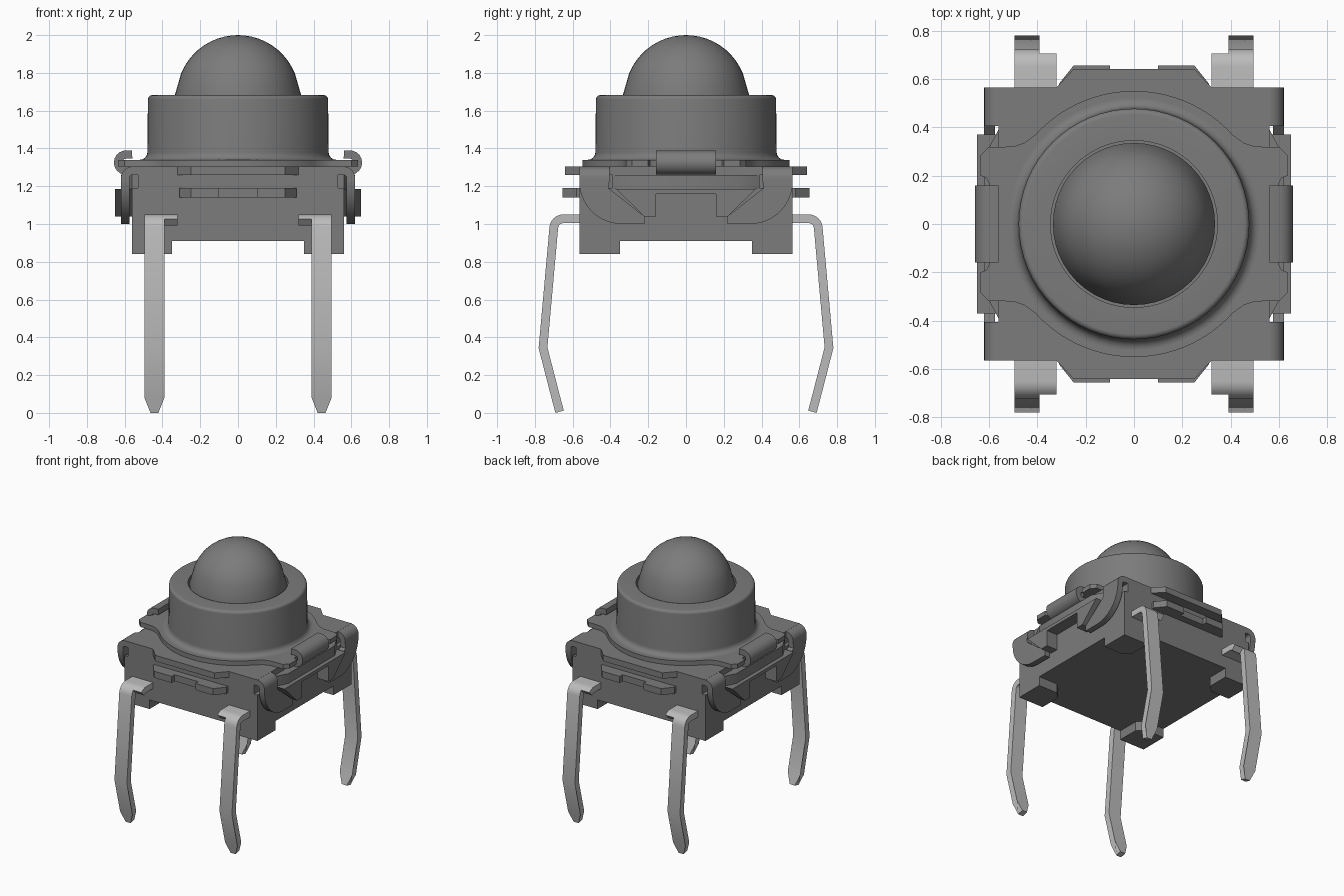
import bpy, bmesh
from math import sin, cos, radians, pi
from mathutils import Vector

if "Cube" in bpy.data.objects:
    bpy.data.objects.remove(bpy.data.objects["Cube"])

dark = bpy.data.materials.new("dark_grey")
dark.diffuse_color = (0.2, 0.2, 0.2, 1)
dark.use_nodes = True
dark.node_tree.nodes["Principled BSDF"].inputs["Base Color"].default_value = dark.diffuse_color
light = bpy.data.materials.new("light_grey")
light.diffuse_color = (0.5, 0.5, 0.5, 1)
light.use_nodes = True
light.node_tree.nodes["Principled BSDF"].inputs["Base Color"].default_value = light.diffuse_color


def finish(name, bm, mat=dark):
    bmesh.ops.recalc_face_normals(bm, faces=bm.faces)
    me = bpy.data.meshes.new(name)
    bm.to_mesh(me)
    bm.free()
    me.materials.append(mat)
    ob = bpy.data.objects.new(name, me)
    bpy.context.collection.objects.link(ob)
    bpy.ops.object.select_all(action='DESELECT')
    ob.select_set(True)
    bpy.context.view_layer.objects.active = ob
    bpy.ops.object.shade_smooth_by_angle(angle=radians(35))
    return ob


def prism(bm, pts, axis, lo, hi):
    """Extrude a 2D outline along an axis between lo and hi."""
    place = {'x': lambda u, v, w: (w, u, v),
             'y': lambda u, v, w: (u, w, v),
             'z': lambda u, v, w: (u, v, w)}[axis]
    a, b = [[bm.verts.new(place(u, v, w)) for u, v in pts] for w in (lo, hi)]
    bm.faces.new(a)
    bm.faces.new(b[::-1])
    n = len(pts)
    for i in range(n):
        j = (i + 1) % n
        bm.faces.new((a[i], a[j], b[j], b[i]))


def solid(name, *parts, mat=dark):
    bm = bmesh.new()
    for p in parts:
        prism(bm, *p)
    return finish(name, bm, mat)


def rect(u0, u1, v0, v1):
    return [(u0, v0), (u1, v0), (u1, v1), (u0, v1)]


def sym(half):
    """Mirror half an outline (right side, bottom to top) over the first axis."""
    return half + [(-u, v) for u, v in reversed(half)]


def arc(cu, cv, ru, a0, a1, n=6, rv=None):
    rv = rv or ru
    angles = [radians(a0 + (a1 - a0) * i / n) for i in range(n + 1)]
    return [(cu + ru * cos(a), cv + rv * sin(a)) for a in angles]


def ribbon(path, t):
    """Outline of a bent sheet of thickness t around a centre line."""
    P = [Vector(p) for p in path]
    left, right = [], []
    for i, p in enumerate(P):
        d0 = (P[i] - P[i - 1]).normalized() if i else (P[1] - P[0]).normalized()
        d1 = (P[i + 1] - P[i]).normalized() if i < len(P) - 1 else d0
        m = (d0 + d1).normalized()
        off = Vector((-m.y, m.x)) * (t / 2 / m.dot(d1))
        left.append(tuple(p + off))
        right.append(tuple(p - off))
    return left + right[::-1]


def flip(pts, su, sv=1):
    return [(u * su, v * sv) for u, v in pts]


def lathe(name, prof, seg=64):
    bm = bmesh.new()
    rings = []
    for r, z in prof:
        if r == 0:
            rings.append([bm.verts.new((0, 0, z))] * seg)
        else:
            rings.append([bm.verts.new((r * cos(2 * pi * k / seg), r * sin(2 * pi * k / seg), z))
                          for k in range(seg)])
    for a, b in zip(rings, rings[1:]):
        for k in range(seg):
            vs = list(dict.fromkeys((a[k], a[(k + 1) % seg], b[(k + 1) % seg], b[k])))
            bm.faces.new(vs)
    return finish(name, bm)


# Housing block with narrower top and four corner feet
solid("housing", (sym([(.56, .91), (.56, 1.19), (.53, 1.19), (.53, 1.26)]), 'y', -.565, .565))
foot = [(.56, .565), (.35, .565), (.35, .40), (.40, .35), (.56, .35)]
for sx in (-1, 1):
    for sy in (-1, 1):
        solid("corner_foot", (flip(foot, sx, sy), 'z', .84, .91))

# Stepped ledges on front and back
ledge = sym([(.31, .55), (.31, .58), (.25, .655), (.10, .655), (.10, .62)])
for sy in (-1, 1):
    solid("end_ledge", (flip(ledge, 1, sy), 'z', 1.14, 1.19))

# Side latches: an inverted U with slanted ends under a bevelled ledge
latch = sym([(.16, 1.16), (.16, 1.04), (.22, 1.04), (.37, 1.185)])
for s in (-1, 1):
    side = [(.52, -.39), (.56, -.39), (.62, -.28), (.62, .28), (.56, .39), (.52, .39)]
    solid("side_latch", (latch, 'x', *sorted((s * .55, s * .65))),
          (flip(side, s), 'z', 1.185, 1.26))

# Cover sheet with trapezoid tongues at front and back
quarter = [(.56, 0), (.56, .565), (.32, .565), (.25, .64)]
half = flip(quarter, 1, -1)[:0:-1] + quarter[1:]
solid("cover_sheet", (sym(half), 'z', 1.26, 1.305))

# Bent cover flaps ending in curved J hooks
bend = [(.55, 1.2825)] + arc(.5575, 1.2425, .04, 90, 0) + [(.5975, 1.22)]
hook = ([(.41, 1.225), (.41, 1.19), (.22, 1.04), (.22, 1.0)]
        + arc(.34, 1.225, .225, -84, 0, 10, .225))
for sx in (-1, 1):
    for sy in (-1, 1):
        solid("cover_flap",
              (flip(ribbon(bend, .044), sx), 'y', *sorted((sy * .405, sy * .62 - sy * .055))),
              (flip(hook, sy), 'x', *sorted((sx * .5755, sx * .6195))))

# Curled tabs that clamp the collar plate
curl = [(.54, 1.2825), (.59, 1.2825)] + arc(.593, 1.325, .0425, -80, 80, 8) + [(.56, 1.3675)]
for s in (-1, 1):
    solid("curled_tab", (flip(ribbon(curl, .043), s), 'y', -.16, .16))

# Collar plate: disc with notched ears on both sides
q = [(.60, .17), (.61, .19), (.635, .20), (.635, .285), (.60, .318), (.50, .32), (.455, .335)]
q += arc(0, 0, .55, 42, 90, 16)
half = flip(q, 1, -1)[::-1] + q
solid("collar_plate", (sym(half[1:-1]), 'z', 1.305, 1.34))

# Round collar with flared foot and rounded lip
flare = arc(.52, 1.38, .04, 270, 180, 6)
lip = arc(.455, 1.66, .022, 0, 90, 5)
lathe("collar", [(0, 1.32), (.53, 1.32), (.53, 1.34)] + flare + lip
      + [(.345, 1.682), (.345, 1.60), (0, 1.60)])

# Domed button
dome = [(.335, 1.60), (.335, 1.68)] + arc(0, 1.675, .325, 22, 84, 9)[:]
lathe("button_dome", [(0, 1.60)] + dome + [(0, 2.0)], 48)

# Four kinked pins with tapered tips and a wider root
root = [(.50, 1.0275)] + arc(.65, .9775, .05, 90, 40, 4)
pin = ([(.50, 1.0275)] + arc(.65, .9775, .05, 90, 5, 6)
       + [(.757, .345), (.690, .085), (.669, .006)])
for sx in (-1, 1):
    for sy in (-1, 1):
        ob = solid("pin",
                   (flip(ribbon(pin, .046), sy), 'x', *sorted((sx * .39, sx * .495))),
                   (flip(ribbon(root, .046), sy), 'x', *sorted((sx * .32, sx * .392))), mat=light)
        for v in ob.data.vertices:
            if v.co.z < .04:
                mid = sx * .4425
                v.co.x = mid + (v.co.x - mid) * .4
